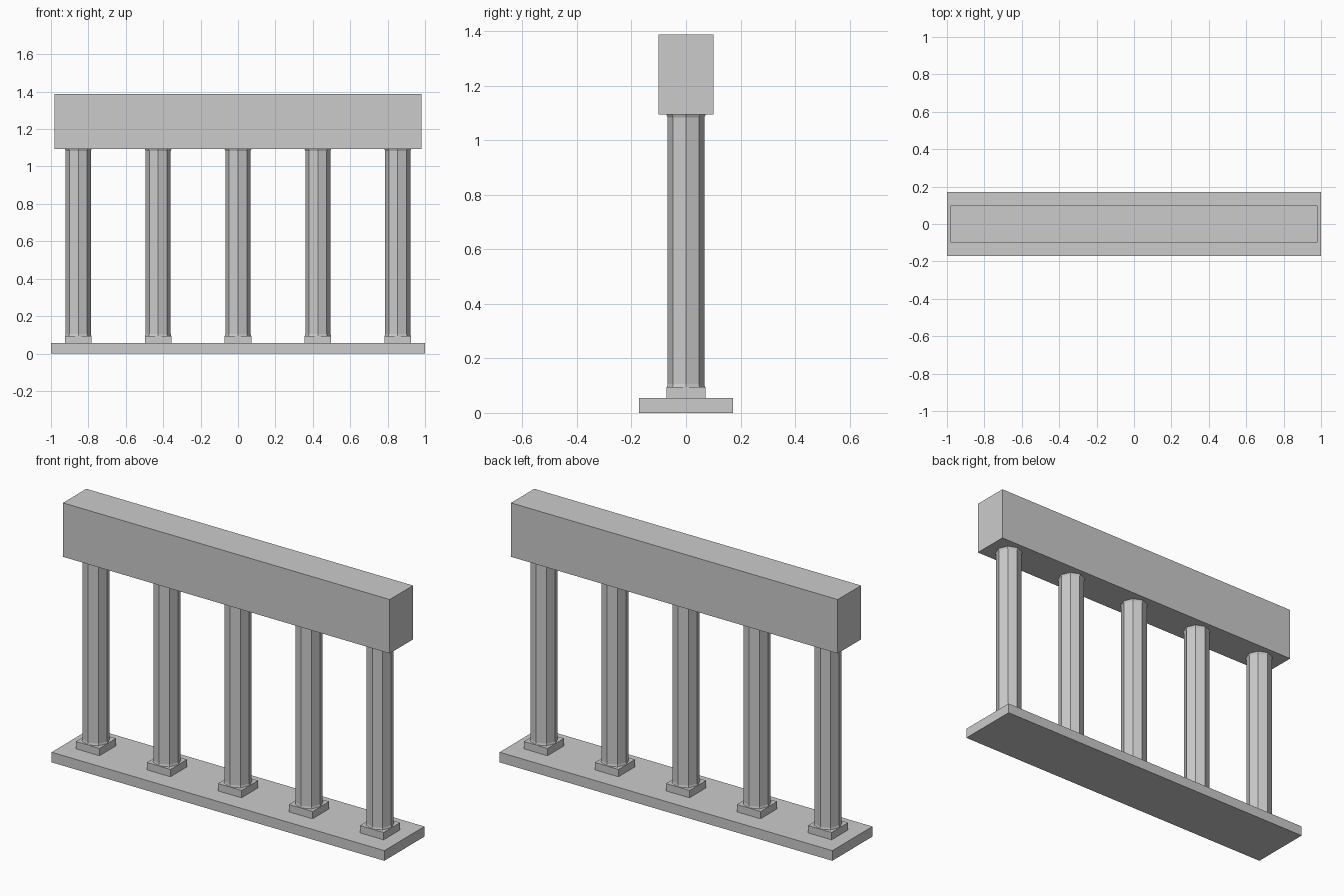
import bpy, bmesh, math

if "Cube" in bpy.data.objects:
    bpy.data.objects.remove(bpy.data.objects["Cube"])

grey = bpy.data.materials.new("stone_grey")
grey.diffuse_color = (0.6, 0.6, 0.6, 1)
grey.use_nodes = True
grey.node_tree.nodes["Principled BSDF"].inputs["Base Color"].default_value = grey.diffuse_color


def finish(name, bm):
    bmesh.ops.recalc_face_normals(bm, faces=bm.faces)
    mesh = bpy.data.meshes.new(name)
    bm.to_mesh(mesh)
    bm.free()
    mesh.materials.append(grey)
    obj = bpy.data.objects.new(name, mesh)
    bpy.context.collection.objects.link(obj)


def box(name, x, half_x, half_y, z0, z1):
    bm = bmesh.new()
    bmesh.ops.create_cube(bm, size=1)
    for v in bm.verts:
        v.co = (x + v.co.x * 2 * half_x, v.co.y * 2 * half_y,
                z0 + (v.co.z + 0.5) * (z1 - z0))
    finish(name, bm)


def column(name, x, profile, sides=8):
    # Octagonal shaft lofted through (radius, height) rings
    bm = bmesh.new()
    rings = [[bm.verts.new((x + r * math.cos(math.tau * i / sides),
                            r * math.sin(math.tau * i / sides), z))
              for i in range(sides)] for r, z in profile]
    for a, b in zip(rings, rings[1:]):
        for i in range(sides):
            j = (i + 1) % sides
            bm.faces.new((a[i], a[j], b[j], b[i]))
    bm.faces.new(rings[0])
    bm.faces.new(rings[-1])
    finish(name, bm)


# Base slab and top beam
box("base_slab", 0, 1.0, 0.172, 0, 0.055)
box("top_beam", 0, 0.982, 0.1, 1.094, 1.387)

# Five columns on square plinths, slightly flared at both ends
shaft = [(0.070, 0.095), (0.067, 0.105), (0.067, 1.083), (0.072, 1.094)]
for n in range(5):
    x = (n - 2) * 0.427
    box(f"plinth_{n + 1}", x, 0.071, 0.071, 0.055, 0.095)
    column(f"column_{n + 1}", x, shaft)
